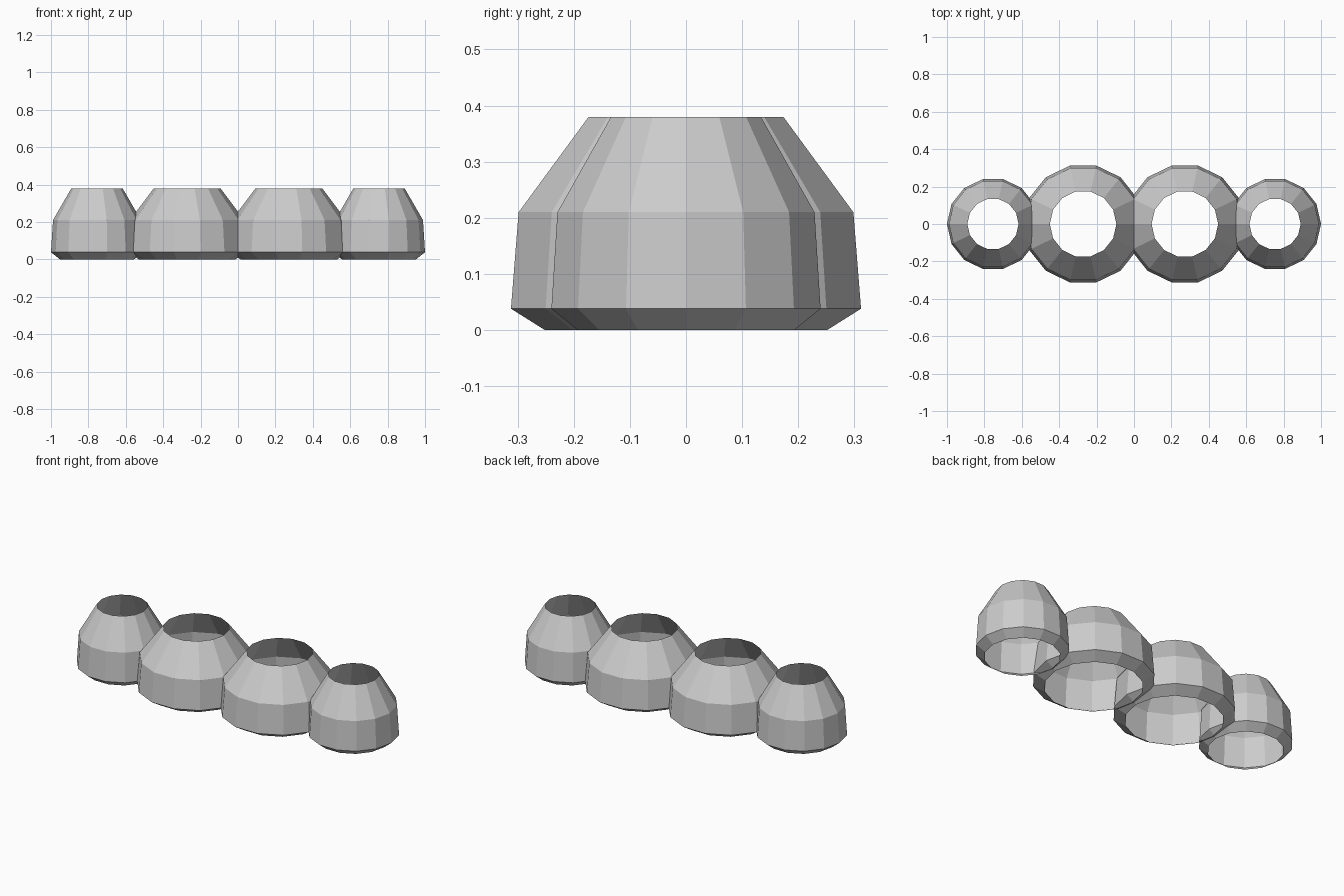
import bpy, bmesh
from math import cos, sin, tau

if "Cube" in bpy.data.objects:
    bpy.data.objects.remove(bpy.data.objects["Cube"])

SIDES = 14


def open_shell(name, x, profile):
    """Faceted shell of revolution, open at top and bottom."""
    bm = bmesh.new()
    rings = [[bm.verts.new((r * cos(tau * i / SIDES), r * sin(tau * i / SIDES), z))
              for i in range(SIDES)] for r, z in profile]
    for lower, upper in zip(rings, rings[1:]):
        for i in range(SIDES):
            j = (i + 1) % SIDES
            bm.faces.new((lower[i], lower[j], upper[j], upper[i]))
    mesh = bpy.data.meshes.new(name)
    bm.to_mesh(mesh)
    bm.free()
    obj = bpy.data.objects.new(name, mesh)
    obj.location.x = x
    bpy.context.collection.objects.link(obj)


# Profiles (radius, height): bottom lip, wall, shoulder, top rim
large = [(0.258, 0), (0.32, 0.038), (0.306, 0.21), (0.178, 0.38)]
small = [(0.198, 0), (0.246, 0.038), (0.235, 0.21), (0.137, 0.38)]

# Mirrored pairs, slightly overlapping their neighbours
for side, sign in (("left", -1), ("right", 1)):
    open_shell(f"large_shell_{side}", sign * 0.272, large)
    open_shell(f"small_shell_{side}", sign * 0.754, small)
